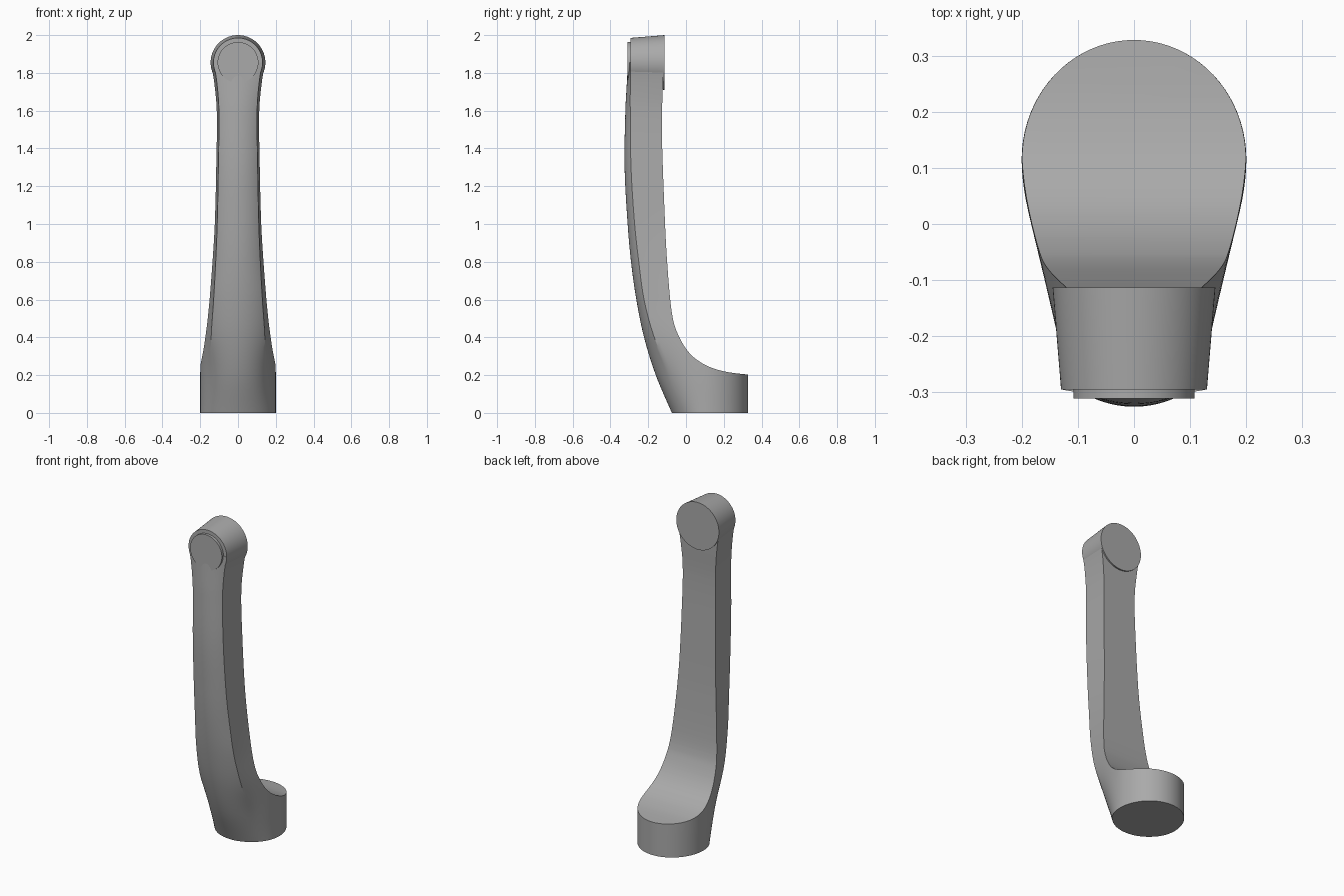
import bpy, bmesh, math
from mathutils import Matrix, Vector

if "Cube" in bpy.data.objects:
    bpy.data.objects.remove(bpy.data.objects["Cube"], do_unlink=True)

GREY = (0.4, 0.4, 0.4, 1)
metal = bpy.data.materials.new("plain_grey")
metal.use_nodes = True
metal.diffuse_color = GREY
metal.node_tree.nodes["Principled BSDF"].inputs["Base Color"].default_value = GREY


def add_object(name, bm):
    bmesh.ops.recalc_face_normals(bm, faces=bm.faces)
    mesh = bpy.data.meshes.new(name)
    bm.to_mesh(mesh)
    bm.free()
    mesh.materials.append(metal)
    obj = bpy.data.objects.new(name, mesh)
    bpy.context.collection.objects.link(obj)
    return obj


def smooth(obj):
    bpy.ops.object.select_all(action="DESELECT")
    obj.select_set(True)
    bpy.context.view_layer.objects.active = obj
    bpy.ops.object.shade_smooth_by_angle(angle=math.radians(30))


def spline(rows, t):
    """Smooth interpolation of rows whose first entry is the parameter."""
    i = max(j for j in range(len(rows) - 1) if rows[j][0] <= t or j == 0)
    a, b = rows[i], rows[i + 1]
    before, after = rows[max(i - 1, 0)], rows[min(i + 2, len(rows) - 1)]
    h = b[0] - a[0]
    u = (t - a[0]) / h
    out = []
    for c in range(1, len(a)):
        m0 = (b[c] - before[c]) / (b[0] - before[0]) * h
        m1 = (after[c] - a[c]) / (after[0] - a[0]) * h
        out.append((2*u**3 - 3*u**2 + 1) * a[c] + (u**3 - 2*u**2 + u) * m0
                   + (3*u**2 - 2*u**3) * b[c] + (u**3 - u**2) * m1)
    return out


# Arm sections: height, front y, edge y, edge x, wall x, wall roundness
SECTIONS = [
    (0, -.075, -.019, .141, .2, 1),
    (.2, -.16, -.085, .143, .2, .9),
    (.4, -.222, -.168, .142, .196, .35),
    (.6, -.263, -.222, .129, .181, 0),
    (.8, -.291, -.25, .118, .159, 0),
    (1.0, -.309, -.272, .11, .141, 0),
    (1.3, -.325, -.291, .104, .131, 0),
    (1.6, -.321, -.295, .101, .129, 0),
    (1.75, -.313, -.295, .112, .145, 0),
    (1.855, -.307, -.295, .129, .163, 0),
]
WALL_Y, BACK_Y = .115, .328


def section(z):
    front, edge_y, edge_x, wall, k = spline(SECTIONS, z)
    half = []
    # shallow circular front arc
    sag = edge_y - front
    radius = (edge_x**2 + sag**2) / (2 * sag)
    end = 2 * math.atan2(sag, edge_x)
    for i in range(13):
        a = end * i / 12
        half.append((radius * math.sin(a), front + radius * (1 - math.cos(a))))
    # side wall, round at the foot and straight higher up
    p0, p2 = Vector((edge_x, edge_y)), Vector((wall, WALL_Y))
    corner = Vector((wall, edge_y + .41 * (WALL_Y - edge_y)))
    p1 = ((p0 + p2) / 2).lerp(corner, k)
    for i in range(1, 13):
        u = i / 12
        half.append(tuple((1-u)**2 * p0 + 2*u*(1-u) * p1 + u*u * p2))
    # rounded rear
    for i in range(1, 21):
        a = math.pi / 2 * i / 20
        half.append((wall * math.cos(a), WALL_Y + (BACK_Y - WALL_Y) * math.sin(a)))
    half[-1] = (0, BACK_Y)
    return half + [(-x, y) for x, y in half[-2:0:-1]]


# Foot and arm loft
bm = bmesh.new()
STEPS = 64
rings = []
for s in range(STEPS + 1):
    z = SECTIONS[-1][0] * s / STEPS
    rings.append([bm.verts.new((x, y, z)) for x, y in section(z)])
for low, high in zip(rings, rings[1:]):
    for i in range(len(low)):
        j = (i + 1) % len(low)
        bm.faces.new((low[i], low[j], high[j], high[i]))
bm.faces.new(rings[0])
bm.faces.new(rings[-1])
body = add_object("foot_and_arm", bm)

# Sweeping back profile that trims the loft
BACK = [(.4, .196), (.325, .203), (.2, .22), (.1, .255), (.02, .315),
        (-.04, .41), (-.075, .53), (-.1, .8), (-.115, 1.1), (-.128, 1.5),
        (-.122, 1.75), (-.115, 2.1)]
rows = [(i, y, z) for i, (y, z) in enumerate(BACK)]
profile = [spline(rows, i / 6) for i in range(6 * (len(BACK) - 1) + 1)]
profile += [(.6, 2.1), (.6, .196)]
bm = bmesh.new()
face = bm.faces.new([bm.verts.new((-.5, y, z)) for y, z in profile])
ext = bmesh.ops.extrude_face_region(bm, geom=[face])
bmesh.ops.translate(bm, vec=(1, 0, 0),
                    verts=[v for v in ext["geom"] if isinstance(v, bmesh.types.BMVert)])
cutter = add_object("back_cutter", bm)
cutter.hide_render = True

cut = body.modifiers.new("back_cut", "BOOLEAN")
cut.operation = "DIFFERENCE"
cut.solver = "EXACT"
cut.object = cutter
bpy.context.view_layer.objects.active = body
bpy.ops.object.modifier_apply(modifier=cut.name)
bpy.data.objects.remove(cutter, do_unlink=True)
smooth(body)


def disc(name, y_front, y_back, r_front, r_back):
    """Round part lying along y at the top of the arm."""
    bm = bmesh.new()
    place = (Matrix.Translation((0, (y_front + y_back) / 2, 1.855))
             @ Matrix.Rotation(math.radians(90), 4, "X"))
    bmesh.ops.create_cone(bm, cap_ends=True, segments=72, radius1=r_back,
                          radius2=r_front, depth=y_back - y_front, matrix=place)
    smooth(add_object(name, bm))


# Tapered head and raised front cap
disc("head", -.295, -.113, .13, .145)
disc("front_cap", -.311, -.28, .108, .108)
